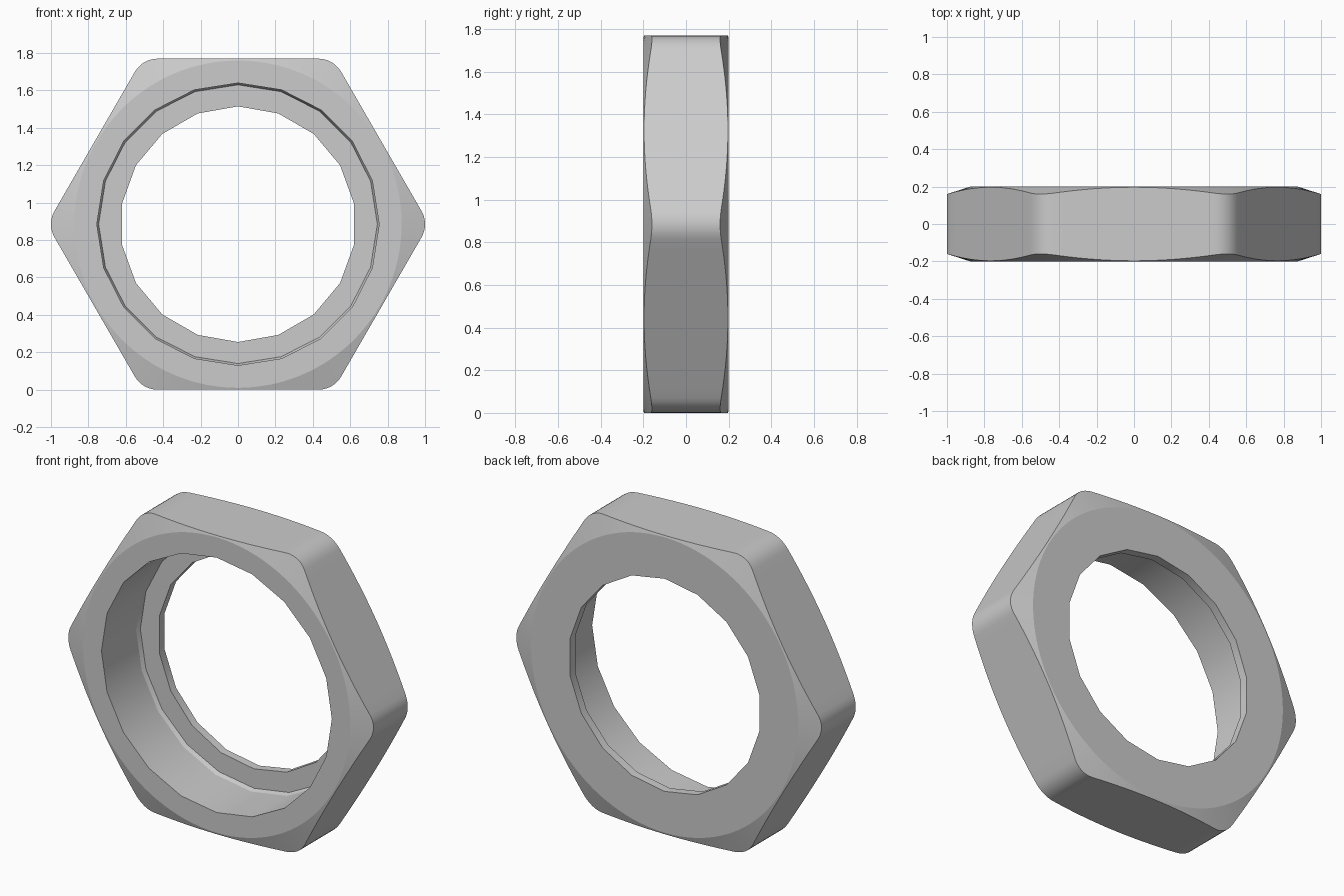
import bpy, bmesh
from math import sin, cos, pi, radians, hypot, atan2
from mathutils import Vector

if "Cube" in bpy.data.objects:
    bpy.data.objects.remove(bpy.data.objects["Cube"])

APOTHEM, FILLET = 0.885, 0.14
HALF, FACE_R, SLOPE = 0.2, 0.875, 0.32
FLAT_STEPS, FILLET_STEPS = 16, 6
CZ = APOTHEM

bm = bmesh.new()


def ring(points):
    """Closed loop of vertices from (x, y, z) points around the bore axis."""
    return [bm.verts.new((x, y, z + CZ)) for x, y, z in points]


def circle(r, n, y):
    return ring([(r * cos(pi / 2 + 2 * pi * i / n), y, r * sin(pi / 2 + 2 * pi * i / n))
                 for i in range(n)])


def skin(a, b):
    n = len(a)
    for i in range(n):
        j = (i + 1) % n
        bm.faces.new((a[i], a[j], b[j], b[i]))


def loop_edges(loop):
    return [bm.edges.get((v, loop[i - 1])) for i, v in enumerate(loop)]


def fill_between(a, b):
    bmesh.ops.triangle_fill(bm, edges=loop_edges(a) + loop_edges(b),
                            use_beauty=True, normal=(0, 1, 0))


# Hexagon outline with rounded corners
corner = (APOTHEM - FILLET) / cos(pi / 6)
arcs = []
for k in range(6):
    a = k * pi / 3
    arcs.append([Vector((corner * cos(a) + FILLET * cos(t), corner * sin(a) + FILLET * sin(t)))
                 for t in (a - pi / 6 + pi / 3 * i / FILLET_STEPS
                           for i in range(FILLET_STEPS + 1))])
outline = []
for k in range(6):
    start, end = arcs[k][-1], arcs[(k + 1) % 6][0]
    outline += arcs[k]
    outline += [start.lerp(end, i / FLAT_STEPS) for i in range(1, FLAT_STEPS)]

# Side walls, cut by a conical chamfer on both faces
sides, rims = [], []
for s in (-1, 1):
    wall, rim = [], []
    for x, z in outline:
        r = hypot(x, z)
        t = atan2(z, x)
        wall.append((x, s * (HALF - (r - FACE_R) * SLOPE), z))
        rim.append((FACE_R * cos(t), s * HALF, FACE_R * sin(t)))
    sides.append(ring(wall))
    rims.append(ring(rim))
    skin(sides[-1], rims[-1])
skin(sides[0], sides[1])

# Wide front bore with a small taper at its bottom
bore = [circle(0.755, 20, -HALF), circle(0.755, 20, 0.125), circle(0.745, 20, 0.15)]
skin(bore[0], bore[1])
skin(bore[1], bore[2])

# Narrow through hole in the back lip
hole = [circle(0.63, 18, 0.15), circle(0.63, 18, HALF)]
skin(hole[0], hole[1])

# Flat faces: front, inner ledge, back
fill_between(rims[0], bore[0])
fill_between(bore[2], hole[0])
fill_between(hole[1], rims[1])
bmesh.ops.recalc_face_normals(bm, faces=bm.faces)

mesh = bpy.data.meshes.new("hex_nut")
bm.to_mesh(mesh)
bm.free()
nut = bpy.data.objects.new("hex_nut", mesh)
bpy.context.collection.objects.link(nut)
bpy.context.view_layer.objects.active = nut
nut.select_set(True)
bpy.ops.object.shade_smooth_by_angle(angle=radians(21))
for p in mesh.polygons:
    if abs(p.normal.y) > 0.99:
        p.use_smooth = False
